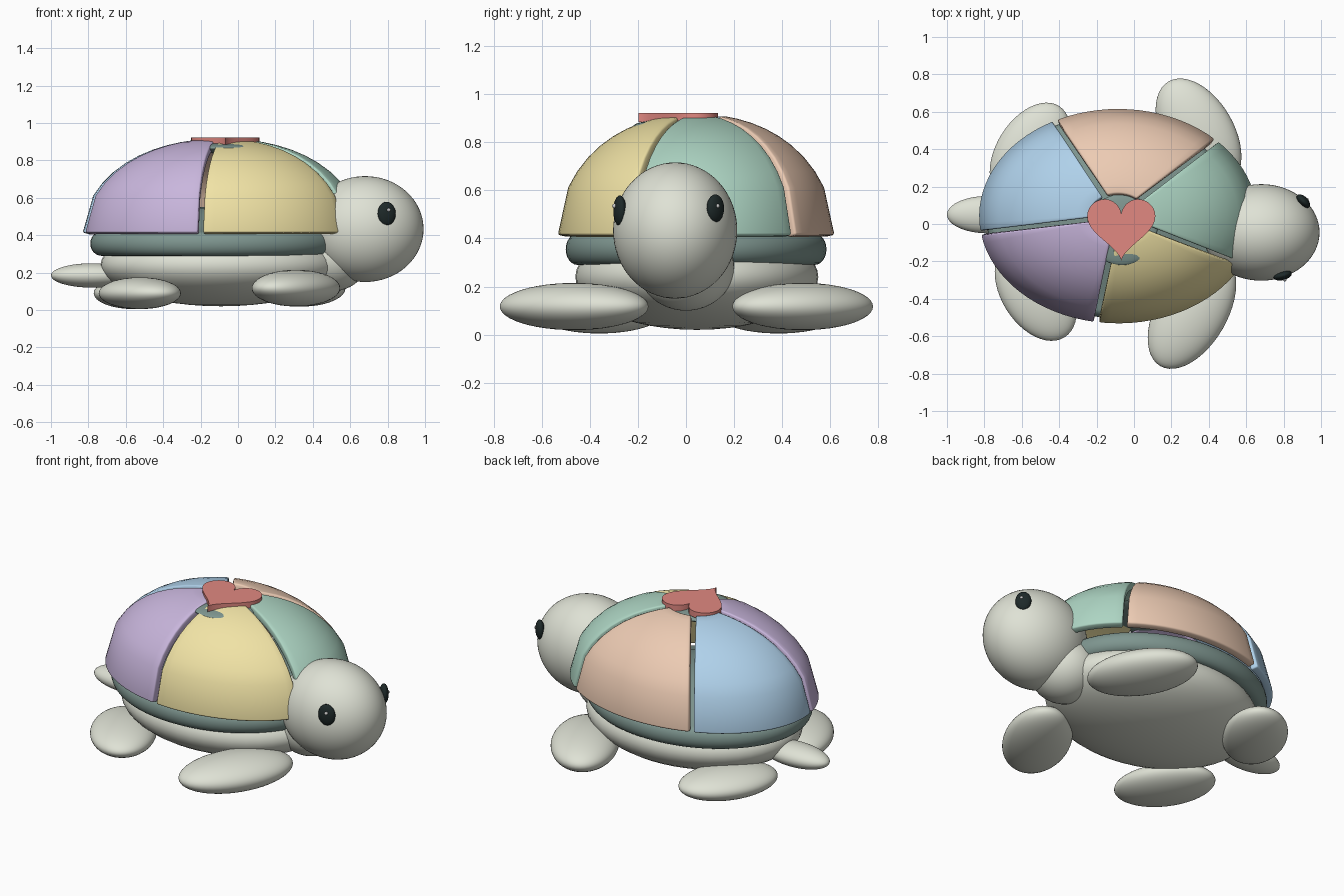
import bpy, bmesh
from math import sin, cos, pi, radians, sqrt
from mathutils import Vector

if "Cube" in bpy.data.objects:
    bpy.data.objects.remove(bpy.data.objects["Cube"])


def mat(name, r, g, b):
    m = bpy.data.materials.new(name)
    m.diffuse_color = tuple((c / 255) ** 2.2 for c in (r, g, b)) + (1,)
    m.use_nodes = True
    m.node_tree.nodes["Principled BSDF"].inputs["Base Color"].default_value = m.diffuse_color
    return m


SKIN = mat("skin", 222, 225, 212)
RIM = mat("shell_base", 125, 148, 142)
DARK = mat("eye_black", 35, 45, 45)
WHITE = mat("highlight", 250, 250, 250)
HEART = mat("heart_red", 224, 135, 128)
PANELS = [("peach", 236, 202, 178), ("blue", 174, 208, 234), ("purple", 200, 181, 220),
          ("yellow", 240, 226, 164), ("mint", 172, 212, 194)]


def ball(name, loc, radii, material, yaw=0, seg=48):
    bpy.ops.mesh.primitive_uv_sphere_add(segments=seg, ring_count=seg // 2, location=loc,
                                         rotation=(0, 0, radians(yaw)))
    o = bpy.context.object
    o.name = name
    o.scale = radii
    o.data.materials.append(material)
    bpy.ops.object.shade_smooth()
    return o


def from_bmesh(name, bm, material):
    bmesh.ops.recalc_face_normals(bm, faces=bm.faces)
    me = bpy.data.meshes.new(name)
    bm.to_mesh(me)
    bm.free()
    o = bpy.data.objects.new(name, me)
    bpy.context.collection.objects.link(o)
    me.materials.append(material)
    bpy.ops.object.select_all(action='DESELECT')
    o.select_set(True)
    bpy.context.view_layer.objects.active = o
    bpy.ops.object.shade_smooth_by_angle(angle=radians(35))
    return o


# body, neck, head, tail
ball("body", (-0.09, 0.045, 0.24), (0.645, 0.505, 0.22), SKIN)
ball("neck", (0.50, 0.0, 0.28), (0.2, 0.2, 0.18), SKIN)
ball("head", (0.68, -0.045, 0.433), (0.312, 0.258, 0.283), SKIN, seg=64)
ball("tail", (-0.78, 0.05, 0.185), (0.22, 0.1, 0.065), SKIN)

# flippers
ball("front_flipper_right", (0.31, -0.465, 0.117), (0.34, 0.19, 0.098), SKIN, 60)
ball("front_flipper_left", (0.345, 0.485, 0.117), (0.32, 0.19, 0.098), SKIN, -60)
ball("rear_flipper_right", (-0.525, -0.36, 0.09), (0.29, 0.185, 0.085), SKIN, -58)
ball("rear_flipper_left", (-0.555, 0.385, 0.09), (0.29, 0.18, 0.085), SKIN, 58)

# eyes with small highlights
ball("eye_right", (0.795, -0.275, 0.515), (0.025, 0.05, 0.064), DARK, -75, 24)
ball("eye_left", (0.905, 0.122, 0.525), (0.025, 0.045, 0.058), DARK, 45, 24)
ball("eye_highlight_right", (0.806, -0.297, 0.535), (0.01,) * 3, WHITE, 0, 12)
ball("eye_highlight_left", (0.925, 0.131, 0.535), (0.009,) * 3, WHITE, 0, 12)

# shell base: rounded rim with a low dome inside
profile = [(0, 0.29), (0.91, 0.29)]
profile += [(0.91 + 0.09 * cos(a), 0.355 + 0.065 * sin(a))
            for a in [radians(-75 + 15 * i) for i in range(11)]]
profile += [(0.91, 0.42), (0.75, 0.45), (0.5, 0.51), (0.25, 0.545), (0, 0.555)]
bm = bmesh.new()
vs = [bm.verts.new((r, 0, z)) for r, z in profile]
es = [bm.edges.new(p) for p in zip(vs, vs[1:])]
bmesh.ops.spin(bm, geom=vs + es, axis=(0, 0, 1), cent=(0, 0, 0), angle=2 * pi, steps=64)
bmesh.ops.remove_doubles(bm, verts=bm.verts, dist=1e-4)
for v in bm.verts:
    v.co.x = v.co.x * 0.67 - 0.12
    v.co.y = v.co.y * 0.542 + 0.042
from_bmesh("shell_base", bm, RIM)

# five shell panels: sectors of a squashed dome, solidified and softened
CX, CY, RX, RY = -0.085, 0.042, 0.745, 0.575
rings = [(1.0, 0.415)] + [(r, 0.42 + 0.497 * sqrt(1 - r * r) + 0.05 * r * r * (1 - r))
                          for r in (0.925, 0.86, 0.78, 0.69, 0.6, 0.5, 0.4, 0.3, 0.21)]
N = 16
for k, (colour, *rgb) in enumerate(PANELS):
    bm = bmesh.new()
    grid = []
    for r, z in rings:
        gap = 0.013 / (0.65 * r)
        a0, a1 = radians(45 + 72 * k) + gap, radians(117 + 72 * k) - gap
        angles = [a0 + (a1 - a0) * i / N for i in range(N + 1)]
        grid.append([bm.verts.new((CX + RX * r * cos(a), CY + RY * r * sin(a), z)) for a in angles])
    for lo, hi in zip(grid, grid[1:]):
        for i in range(N):
            bm.faces.new((lo[i], lo[i + 1], hi[i + 1], hi[i]))
    o = from_bmesh("shell_panel_" + colour, bm, mat(colour, *rgb))
    if o.data.polygons[0].normal.z < 0:
        o.data.flip_normals()
    s = o.modifiers.new("thickness", 'SOLIDIFY')
    s.thickness, s.offset = 0.045, -1
    b = o.modifiers.new("soft_edges", 'BEVEL')
    b.width, b.segments, b.angle_limit = 0.01, 2, radians(50)

# cap under the heart, then the heart plate
ball("crown_cap", (-0.065, -0.03, 0.866), (0.19, 0.19, 0.03), RIM)
bm = bmesh.new()
outline = []
for i in range(64):
    t = 2 * pi * i / 64
    outline.append(bm.verts.new((-0.068 + 0.0114 * 16 * sin(t) ** 3,
                                 -0.003 + 0.0114 * (13 * cos(t) - 5 * cos(2 * t)
                                                    - 2 * cos(3 * t) - cos(4 * t)), 0.885)))
base = bm.faces.new(outline)
top = bmesh.ops.extrude_face_region(bm, geom=[base])
bmesh.ops.translate(bm, vec=Vector((0, 0, 0.037)),
                    verts=[v for v in top["geom"] if isinstance(v, bmesh.types.BMVert)])
from_bmesh("heart", bm, HEART)
